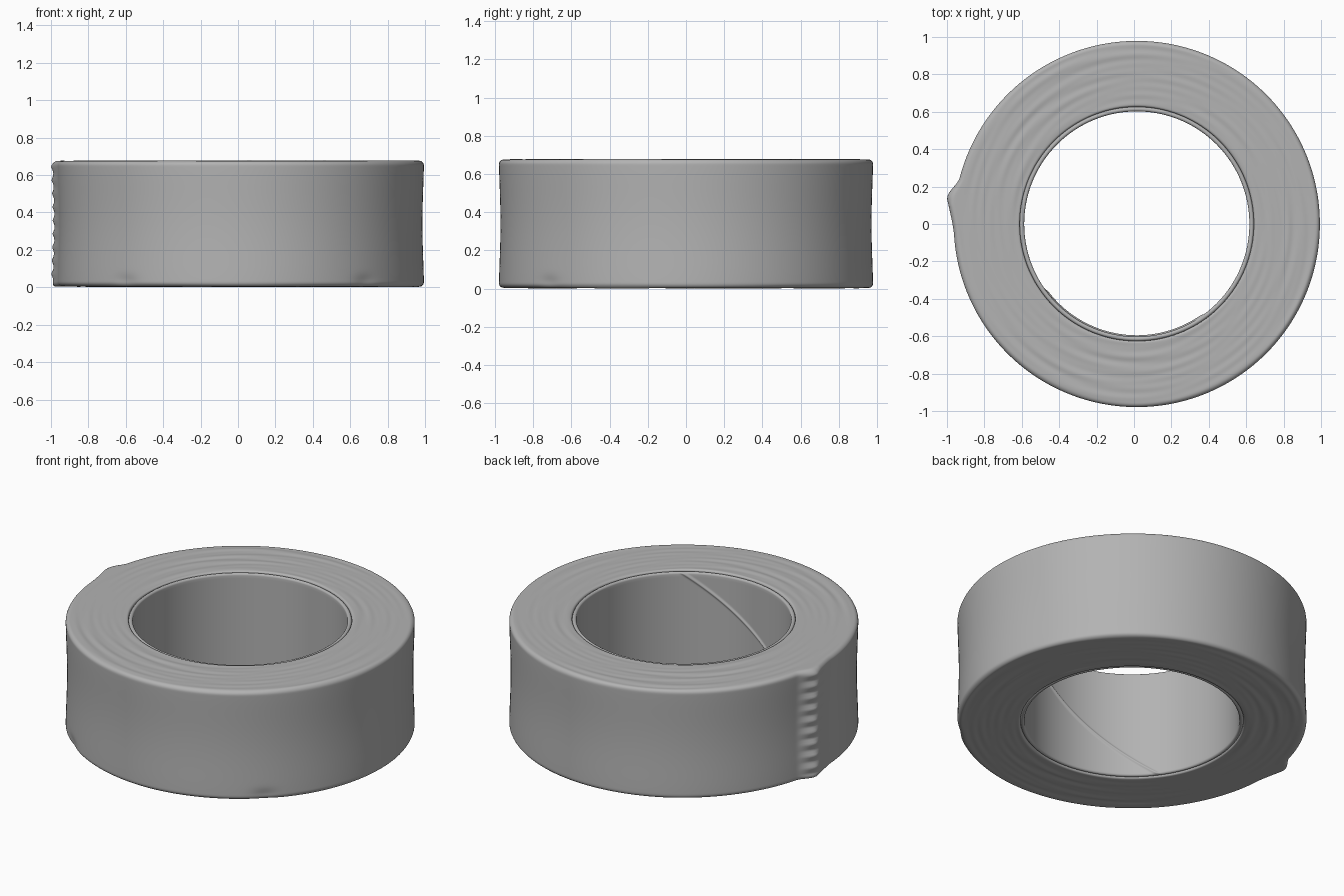
import bpy, bmesh
from math import sin, cos, pi, exp, radians, degrees

if "Cube" in bpy.data.objects:
    bpy.data.objects.remove(bpy.data.objects["Cube"])

SEG = 480            # steps round the axis
H = 0.68             # height of the roll
R_OUT, R_GAP, R_IN = 0.979, 0.626, 0.602
CX = 0.015           # the roll sits a little to +x because of the loose end

grey = bpy.data.materials.new("mid_grey")
grey.diffuse_color = (0.45, 0.45, 0.45, 1)
grey.use_nodes = True
grey.node_tree.nodes["Principled BSDF"].inputs["Base Color"].default_value = grey.diffuse_color


def smooth(t):
    t = min(max(t, 0.0), 1.0)
    return t * t * (3 - 2 * t)


def arc(r, z, rad, a0, a1, n=6):
    """Points of a rounded corner in the (radius, height) plane."""
    return [(r + rad * cos(radians(a0 + (a1 - a0) * i / n)),
             z + rad * sin(radians(a0 + (a1 - a0) * i / n))) for i in range(n + 1)]


def line(p, q, n):
    """Points strictly between p and q."""
    return [(p[0] + (q[0] - p[0]) * i / n, p[1] + (q[1] - p[1]) * i / n) for i in range(1, n)]


def revolve(name, profile, shape, twist=0.0):
    """Revolve a profile about z; shape(r, z, angle) adds the hand-made detail.
    twist (degrees over the height) lets the mesh columns follow a spiral."""
    bm = bmesh.new()
    rings = []
    for i in range(SEG):
        ring = []
        for r, z in profile:
            a = (2 * pi * i / SEG + radians(twist) * z / H) % (2 * pi)
            r2, z2 = shape(r, z, a)
            ring.append(bm.verts.new((CX + r2 * cos(a), r2 * sin(a), z2)))
        rings.append(ring)
    for i in range(SEG):
        a, b = rings[i], rings[(i + 1) % SEG]
        for j in range(len(profile) - 1):
            bm.faces.new((a[j], a[j + 1], b[j + 1], b[j]))
    bmesh.ops.recalc_face_normals(bm, faces=bm.faces)
    mesh = bpy.data.meshes.new(name)
    bm.to_mesh(mesh)
    bm.free()
    mesh.shade_smooth()
    mesh.materials.append(grey)
    obj = bpy.data.objects.new(name, mesh)
    bpy.context.collection.objects.link(obj)
    return obj


def tape_shape(r, z, a):
    deg = degrees(a)
    outer = smooth((r - 0.90) / 0.06)
    mid = 1 - ((z - H / 2) / (H / 2)) ** 2
    # slightly waisted outer wall
    dr = -0.008 * outer * mid ** 2
    # loose end: slow lift, then a drop along a saw-toothed edge
    tooth = abs((z / H * 9.5) % 1 - 0.5) * 2
    tip = 172.3
    lift = 0.030 + 0.016 * tooth
    if deg < tip:
        f = smooth((deg - (tip - 7)) / 7)
    else:
        f = max(0.0, 1 - (deg - tip) / 11) ** 1.6
        lift += 0.010 * (1 - tooth) * smooth((deg - tip) / 2)
    dr += outer * lift * f
    # small dents at the lower rim
    for d in (231, 313):
        dr -= 0.008 * outer * exp(-((deg - d) / 4) ** 2 - ((z - 0.03) / 0.035) ** 2)
    # wound layers ripple on the two flat sides
    side = smooth((abs(z - H / 2) - 0.30) / 0.03)
    wave = (sin(r * 80 - a) * (0.4 + 0.6 * sin(3 * a + r * 9))
            + 0.5 * sin(r * 130 + 2 * a) * sin(5 * a + r * 14))
    dz = 0.0018 * side * wave * (1 if z > H / 2 else -1)
    return r + dr, z + dz


def core_shape(r, z, a):
    # raised spiral seam on the inner wall
    d = degrees(a) - (214.5 + 93 * z / H)
    inner = smooth((R_GAP - 0.012 - r) / 0.010)
    return r - 0.007 * inner * exp(-(d / 1.3) ** 2), z


# wound tape: from the gap, over the top, down the outside, back to the gap
lo, hi = 0.004, H - 0.004
c = 0.025
top_out = arc(R_OUT - c, hi - c, c, 90, 0)
bot_out = arc(R_OUT - c, lo + c, c, 0, -90)
top_in = [(R_GAP, hi - 0.03)] + arc(R_GAP + 0.012, hi - 0.012, 0.012, 180, 90, 4)
bot_in = arc(R_GAP + 0.012, lo + 0.012, 0.012, 270, 180, 4) + [(R_GAP, lo + 0.03)]
tape = (top_in + line(top_in[-1], top_out[0], 36) + top_out
        + line(top_out[-1], bot_out[0], 76) + bot_out
        + line(bot_out[-1], bot_in[0], 36) + bot_in)
revolve("tape_winding", tape, tape_shape)

# cardboard core: a thin rounded tube just inside the winding
k = 0.012
lo, hi = 0.010, H - 0.010
top_c = arc(R_IN + k, hi - k, k, 0, 180, 8)
bot_c = arc(R_IN + k, lo + k, k, 180, 360, 8)
core = ([(R_GAP, hi - 0.03)] + top_c + line(top_c[-1], bot_c[0], 40)
        + bot_c + [(R_GAP, lo + 0.03)])
revolve("inner_core", core, core_shape, twist=93)
